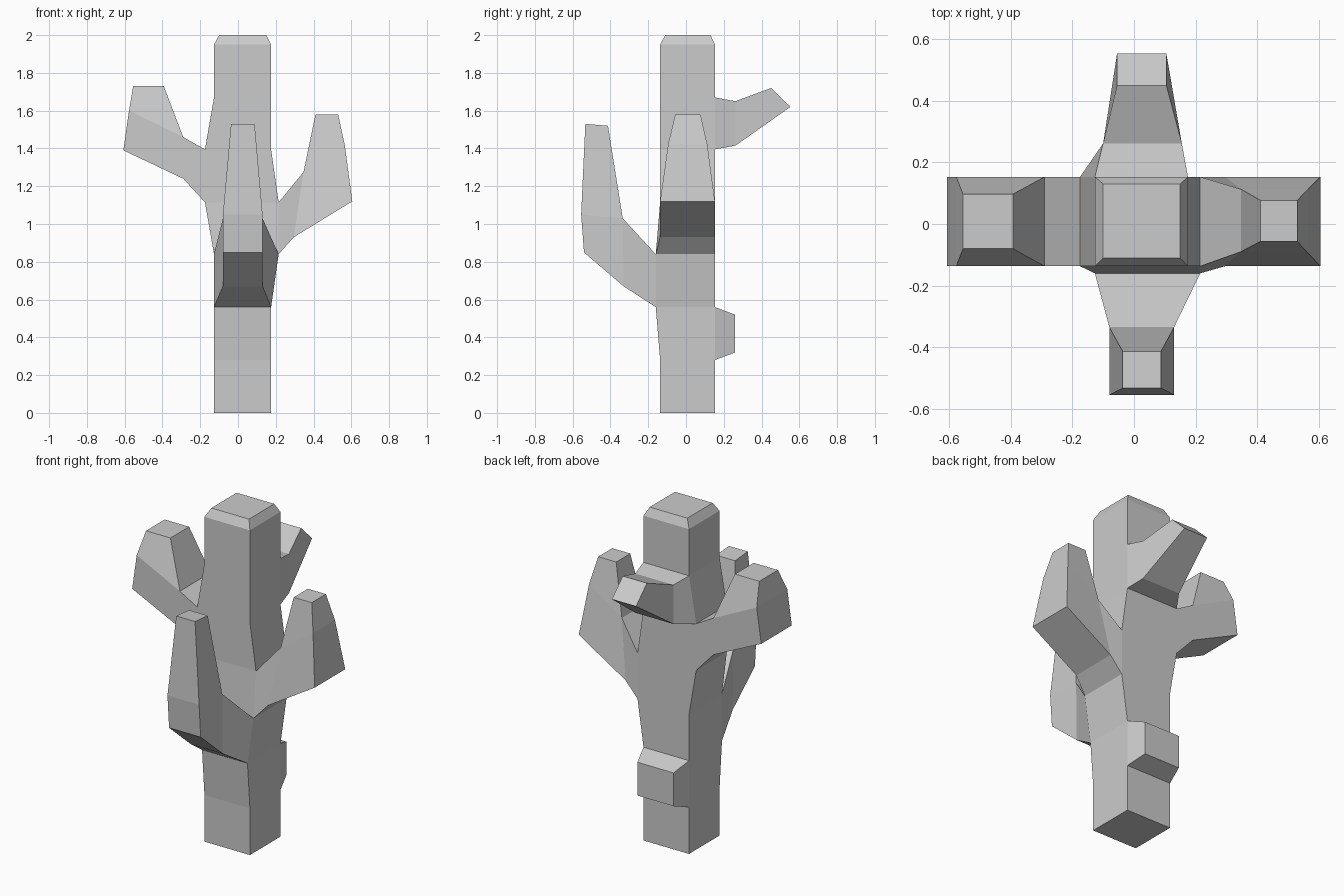
import bpy, bmesh

if "Cube" in bpy.data.objects:
    bpy.data.objects.remove(bpy.data.objects["Cube"])

X0, X1, Y0, Y1 = -0.127, 0.175, -0.137, 0.153
bm = bmesh.new()


def grow(face, axis, near, far):
    """Extrude a quad; near/far edges = (distance along axis, z, low width, high width).
    Returns the cap and the side quad on the far edge."""
    old = list(face.verts)
    across = 1 - axis
    flip = old[0].co[across] > old[1].co[across]

    def edge(spec, rev):
        d, z, lo, hi = spec
        out = []
        for w in ((hi, lo) if rev else (lo, hi)):
            co = [0, 0, z]
            co[axis], co[across] = d, w
            out.append(bm.verts.new(co))
        return out

    new = edge(near, flip) + edge(far, not flip)
    bm.faces.remove(face)
    sides = [bm.faces.new((old[i], old[(i + 1) % 4], new[(i + 1) % 4], new[i]))
             for i in range(4)]
    return bm.faces.new(new), sides[2]


# Trunk: stacked rectangular rings (z, x0, x1, y0, y1), swelling at the branches
rings = []
for z, x0, x1, y0, y1 in [
        (0, X0, X1, Y0, Y1), (0.28, X0, X1, Y0, Y1),
        (0.56, X0, X1, -0.16, Y1), (0.84, X0, 0.215, -0.16, Y1),
        (1.115, -0.175, 0.215, Y0, Y1), (1.395, -0.175, X1, Y0, Y1),
        (1.67, X0, X1, Y0, Y1), (1.95, X0, X1, Y0, Y1),
        (2.0, -0.10, 0.15, -0.11, 0.13)]:
    rings.append([bm.verts.new(p) for p in
                  ((x0, y0, z), (x1, y0, z), (x1, y1, z), (x0, y1, z))])
bm.faces.new(rings[0][::-1])
bm.faces.new(rings[-1])
wall = {}
for k, (a, b) in enumerate(zip(rings, rings[1:])):
    for s in range(4):                      # 0 front, 1 right, 2 back, 3 left
        t = (s + 1) % 4
        wall[k, s] = bm.faces.new((a[s], a[t], b[t], b[s]))

# Front arm: out, elbow, then up
cap, _ = grow(wall[2, 0], 1, (-0.33, 0.67, -0.08, 0.13), (-0.335, 1.03, -0.08, 0.13))
_, top = grow(cap, 1, (-0.54, 0.85, -0.08, 0.13), (-0.555, 1.05, -0.08, 0.13))
grow(top, 1, (-0.413, 1.52, -0.037, 0.088), (-0.533, 1.53, -0.037, 0.088))

# Right arm
cap, _ = grow(wall[3, 1], 0, (0.295, 0.93, Y0, Y1), (0.347, 1.275, -0.09, 0.113))
_, top = grow(cap, 0, (0.605, 1.12, Y0, Y1), (0.565, 1.42, -0.095, 0.113))
grow(top, 0, (0.41, 1.58, -0.057, 0.077), (0.53, 1.58, -0.057, 0.077))

# Left arm
cap, _ = grow(wall[4, 3], 0, (-0.29, 1.24, Y0, Y1), (-0.29, 1.46, Y0, Y1))
_, top = grow(cap, 0, (-0.607, 1.39, Y0, Y1), (-0.577, 1.60, Y0, Y1))
grow(top, 0, (-0.393, 1.73, -0.08, 0.097), (-0.555, 1.73, -0.08, 0.097))

# Back branch and the lower back stub
cap, _ = grow(wall[5, 2], 1, (0.262, 1.415, -0.10, 0.155), (0.262, 1.65, -0.10, 0.155))
grow(cap, 1, (0.553, 1.62, -0.055, 0.105), (0.45, 1.72, -0.055, 0.105))
grow(wall[1, 2], 1, (0.26, 0.32, -0.10, 0.14), (0.26, 0.52, -0.10, 0.14))

bmesh.ops.recalc_face_normals(bm, faces=bm.faces[:])
mesh = bpy.data.meshes.new("branched_trunk")
bm.to_mesh(mesh)
bm.free()
bpy.context.collection.objects.link(bpy.data.objects.new("branched_trunk", mesh))
